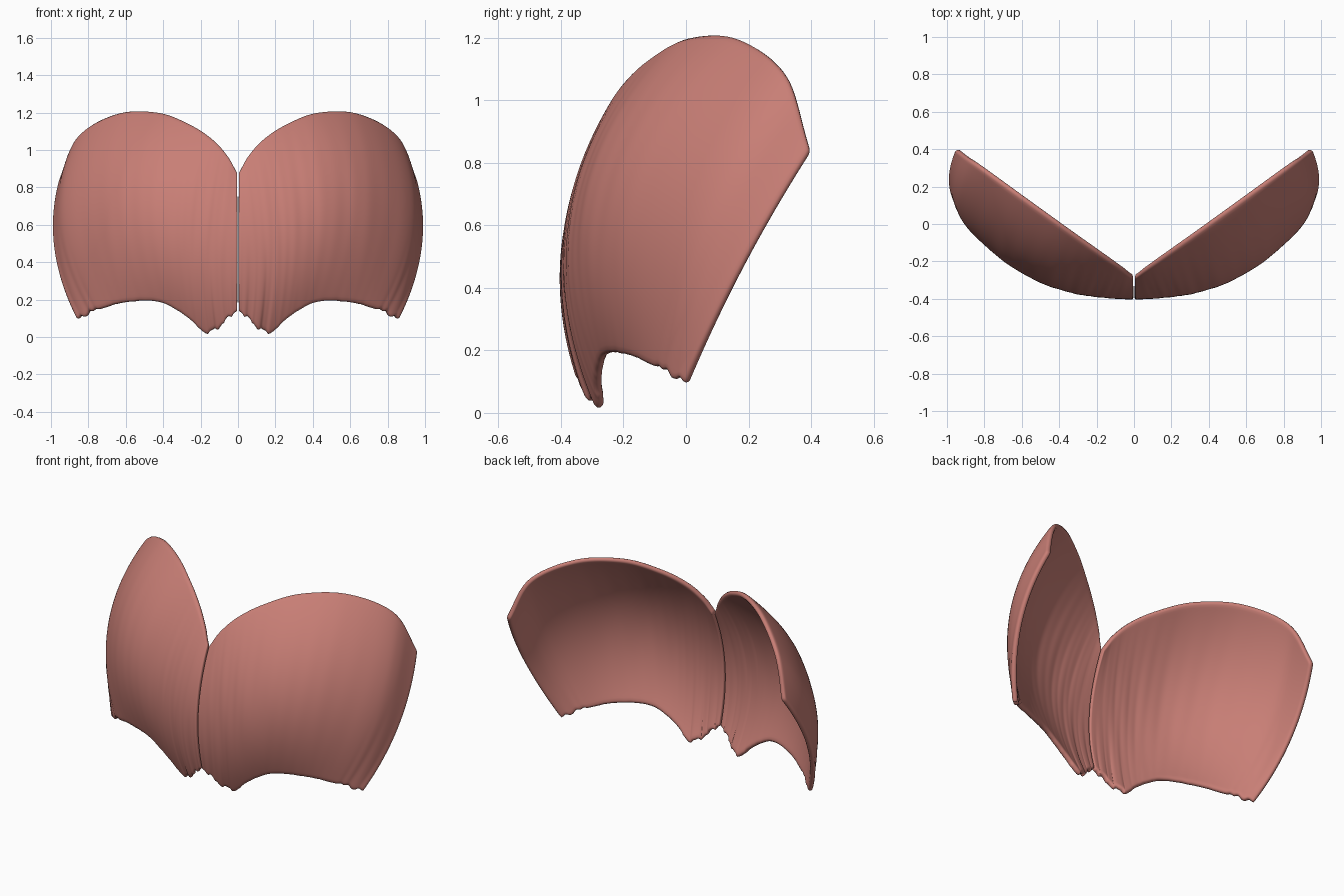
import bpy
import bmesh
import math
import random
from mathutils import Vector

cube = bpy.data.objects.get("Cube")
if cube:
    bpy.data.objects.remove(cube)

COLUMNS, ROWS = 70, 40
GAP = 0.003
THICKNESS = 0.03

# One flat colour for both plates
material = bpy.data.materials.new("salmon_pink")
material.use_nodes = True
colour = (0.58, 0.21, 0.18, 1)
material.diffuse_color = colour
shader = next(n for n in material.node_tree.nodes if n.type == 'BSDF_PRINCIPLED')
shader.inputs["Base Color"].default_value = colour
shader.inputs["Roughness"].default_value = 0.7

# Rails running from the middle seam round to the back edge
lower_rail = [Vector(p) for p in (
    (0, -.36, .14), (.08, -.33, .06), (.165, -.285, .01), (.27, -.29, .1),
    (.42, -.265, .18), (.6, -.19, .18), (.75, -.1, .14), (.86, -.01, .09))]
middle_rail = [Vector(p) for p in (
    (0, -.4, .52), (.1, -.395, .54), (.2, -.385, .57), (.32, -.365, .6),
    (.5, -.305, .65), (.71, -.17, .68), (.92, .06, .68), (.99, .23, .56))]
# The upper rim lies in one slanted upright plane
upper_rail = [Vector((x, .72 * x - .29, z)) for x, z in (
    (0, .88), (.05, .97), (.13, 1.06), (.25, 1.14),
    (.42, 1.205), (.64, 1.2), (.85, 1.08), (.955, .84))]


def along(rail, u):
    """Smooth curve through the rail points, u from 0 to 1."""
    last = len(rail) - 1
    i = min(int(u * last), last - 1)
    t = u * last - i
    b, c = rail[i], rail[i + 1]
    a = rail[i - 1] if i > 0 else b * 2 - c
    d = rail[i + 2] if i + 2 <= last else c * 2 - b
    return (b * 2 + (c - a) * t + (a * 2 - b * 5 + c * 4 - d) * t ** 2
            + (b * 3 - a - c * 3 + d) * t ** 3) / 2


def bowed(low, mid, high, v):
    """Parabola through three points, spaced by chord length."""
    m = (mid - low).length / ((mid - low).length + (high - mid).length)
    return (low * ((v - m) * (v - 1) / m)
            + mid * (v * (v - 1) / (m * (m - 1)))
            + high * (v * (v - m) / (1 - m)))


def plate(name, side):
    rng = random.Random(4)
    bm = bmesh.new()
    grid = []
    for i in range(COLUMNS + 1):
        u = i / COLUMNS
        low, mid, high = (along(r, u) for r in (lower_rail, middle_rail, upper_rail))
        # Broken lower edge beside the seam and at the back corner
        ragged = 0.022 if u > 0.84 or u < 0.26 else 0.003
        low = low + Vector((0, 0, rng.uniform(-0.3, 1) * ragged))
        column = []
        for j in range(ROWS + 1):
            v = j / ROWS
            p = bowed(low, mid, high, v)
            # Faint upright grooves
            fade = math.sin(math.pi * v) * math.sin(math.pi * u)
            p.y += 0.002 * fade * math.sin(u * 75 + 5 * v) * math.sin(u * 31 - 4 * v)
            column.append(bm.verts.new((side * (p.x + GAP), p.y, p.z)))
        grid.append(column)
    for i in range(COLUMNS):
        for j in range(ROWS):
            face = [grid[i][j], grid[i + 1][j], grid[i + 1][j + 1], grid[i][j + 1]]
            bm.faces.new(face if side > 0 else face[::-1])
    mesh = bpy.data.meshes.new(name)
    bm.to_mesh(mesh)
    bm.free()
    mesh.materials.append(material)
    obj = bpy.data.objects.new(name, mesh)
    bpy.context.collection.objects.link(obj)
    # Thickness goes inward, then the rims are rounded
    shell = obj.modifiers.new("shell", 'SOLIDIFY')
    shell.thickness = THICKNESS
    shell.offset = -1
    rounding = obj.modifiers.new("rounding", 'SUBSURF')
    rounding.levels = rounding.render_levels = 1
    mesh.shade_smooth()
    return obj


plate("left_plate", 1)
plate("right_plate", -1)
